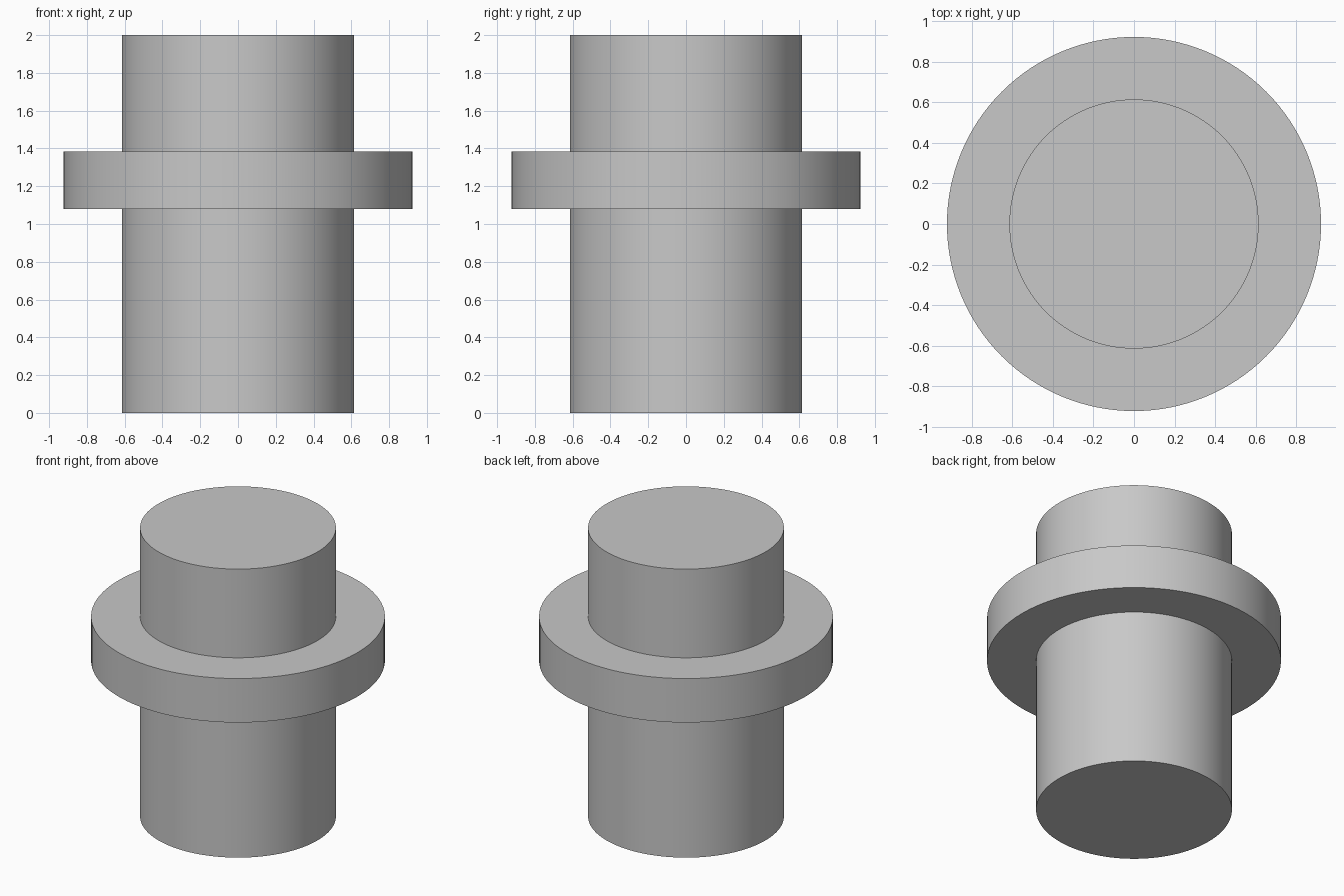
import bpy
import bmesh
import math

cube = bpy.data.objects.get("Cube")
if cube:
    bpy.data.objects.remove(cube, do_unlink=True)

SEGMENTS = 128
SHAFT_R, COLLAR_R = 0.615, 0.923
COLLAR_BOTTOM, COLLAR_TOP, HEIGHT = 1.08, 1.385, 2.0

# Plain grey material
grey = bpy.data.materials.new("plain_grey")
grey.use_nodes = True
colour = (0.58, 0.58, 0.58, 1)
grey.diffuse_color = colour
for node in grey.node_tree.nodes:
    if node.type == 'BSDF_PRINCIPLED':
        node.inputs["Base Color"].default_value = colour

# Half profile of the shaft with its collar, from bottom to top
profile = [(SHAFT_R, 0), (SHAFT_R, COLLAR_BOTTOM),
           (COLLAR_R, COLLAR_BOTTOM), (COLLAR_R, COLLAR_TOP),
           (SHAFT_R, COLLAR_TOP), (SHAFT_R, HEIGHT)]

# Turn the profile into rings, bridge them and cap both ends
bm = bmesh.new()
angles = [math.tau * i / SEGMENTS for i in range(SEGMENTS)]
rings = [[bm.verts.new((r * math.cos(a), r * math.sin(a), z)) for a in angles]
         for r, z in profile]
for low, high in zip(rings, rings[1:]):
    for i in range(SEGMENTS):
        j = (i + 1) % SEGMENTS
        bm.faces.new((low[i], low[j], high[j], high[i]))
bm.faces.new(rings[0][::-1])
bm.faces.new(rings[-1])
bmesh.ops.recalc_face_normals(bm, faces=bm.faces)

mesh = bpy.data.meshes.new("collared_shaft")
bm.to_mesh(mesh)
bm.free()
mesh.materials.append(grey)
shaft = bpy.data.objects.new("collared_shaft", mesh)
bpy.context.collection.objects.link(shaft)

# Smooth round sides, sharp rims
bpy.ops.object.select_all(action='DESELECT')
shaft.select_set(True)
bpy.context.view_layer.objects.active = shaft
bpy.ops.object.shade_smooth_by_angle(angle=math.radians(30))
